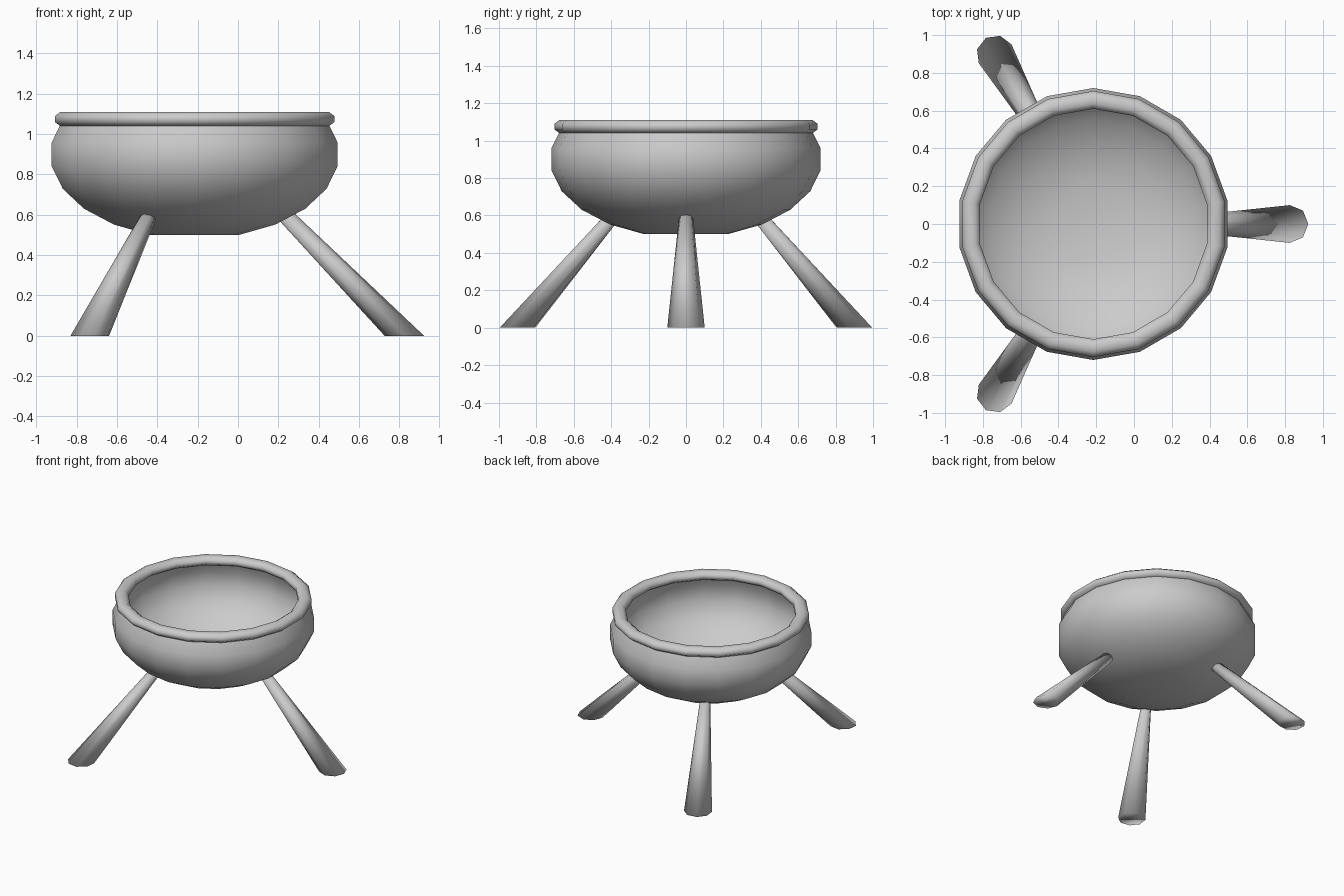
import bpy
import bmesh
from math import sin, cos, pi, radians

cube = bpy.data.objects.get("Cube")
if cube:
    bpy.data.objects.remove(cube)

CENTRE_X = -0.215   # the bowl axis sits off the origin because of the three splayed legs
SIDES = 18

grey = bpy.data.materials.new("plain_grey")
grey.use_nodes = True
grey.diffuse_color = (0.6, 0.6, 0.6, 1)
grey.node_tree.nodes["Principled BSDF"].inputs["Base Color"].default_value = (0.6, 0.6, 0.6, 1)


def finish(name, bm):
    """Turn a bmesh into a smooth grey object."""
    bmesh.ops.recalc_face_normals(bm, faces=bm.faces)
    mesh = bpy.data.meshes.new(name)
    bm.to_mesh(mesh)
    bm.free()
    mesh.materials.append(grey)
    mesh.shade_smooth()
    obj = bpy.data.objects.new(name, mesh)
    obj.location.x = CENTRE_X
    bpy.context.collection.objects.link(obj)
    return obj


def bridge(bm, a, b):
    """Join two rings of equal length with quads."""
    for i in range(len(a)):
        j = (i + 1) % len(a)
        bm.faces.new((a[i], a[j], b[j], b[i]))


def ring(bm, r, z):
    """Horizontal ring with a flat side towards +x."""
    angles = [2 * pi * (i + 0.5) / SIDES for i in range(SIDES)]
    return [bm.verts.new((r * cos(a), r * sin(a), z)) for a in angles]


# Bowl: squashed sphere with a flat base and an open top
bm = bmesh.new()
rings = [ring(bm, 0.727 * cos(radians(d)), 0.9 + 0.42 * sin(radians(d)))
         for d in range(-72, 25, 16)]
for lower, upper in zip(rings, rings[1:]):
    bridge(bm, lower, upper)
bm.faces.new(rings[0])
# the open shell must face outwards
bowl = finish("bowl", bm)
wall = bowl.modifiers.new("thin_wall", "SOLIDIFY")
wall.thickness = 0.008
wall.offset = -1
wall.use_rim = False

# Rim: flattened ring with an eight-sided section
bm = bmesh.new()
section = [2 * pi * (k + 0.5) / 8 for k in range(8)]
rings = [ring(bm, 0.657 + 0.051 * cos(a), 1.075 + 0.038 * sin(a)) for a in section]
for k in range(8):
    bridge(bm, rings[k], rings[(k + 1) % 8])
finish("rim", bm)


# Legs: tapered, cut level at the floor and along the bowl wall at the top
def leg(name, turn):
    bm = bmesh.new()
    foot, top = [], []
    for k in range(8):
        c, s = cos(k * pi / 4), sin(k * pi / 4)
        foot.append(bm.verts.new((1.04 + 0.098 * c, 0.1 * s, 0)))
        top.append(bm.verts.new((0.46 + 0.036 * c, 0.038 * s, 0.587 + 0.02 * c)))
    bridge(bm, foot, top)
    bm.faces.new(foot)
    bm.faces.new(top)
    finish(name, bm).rotation_euler.z = radians(turn)


for name, turn in (("left_leg", 0), ("back_right_leg", 120), ("front_right_leg", 240)):
    leg(name, turn)
